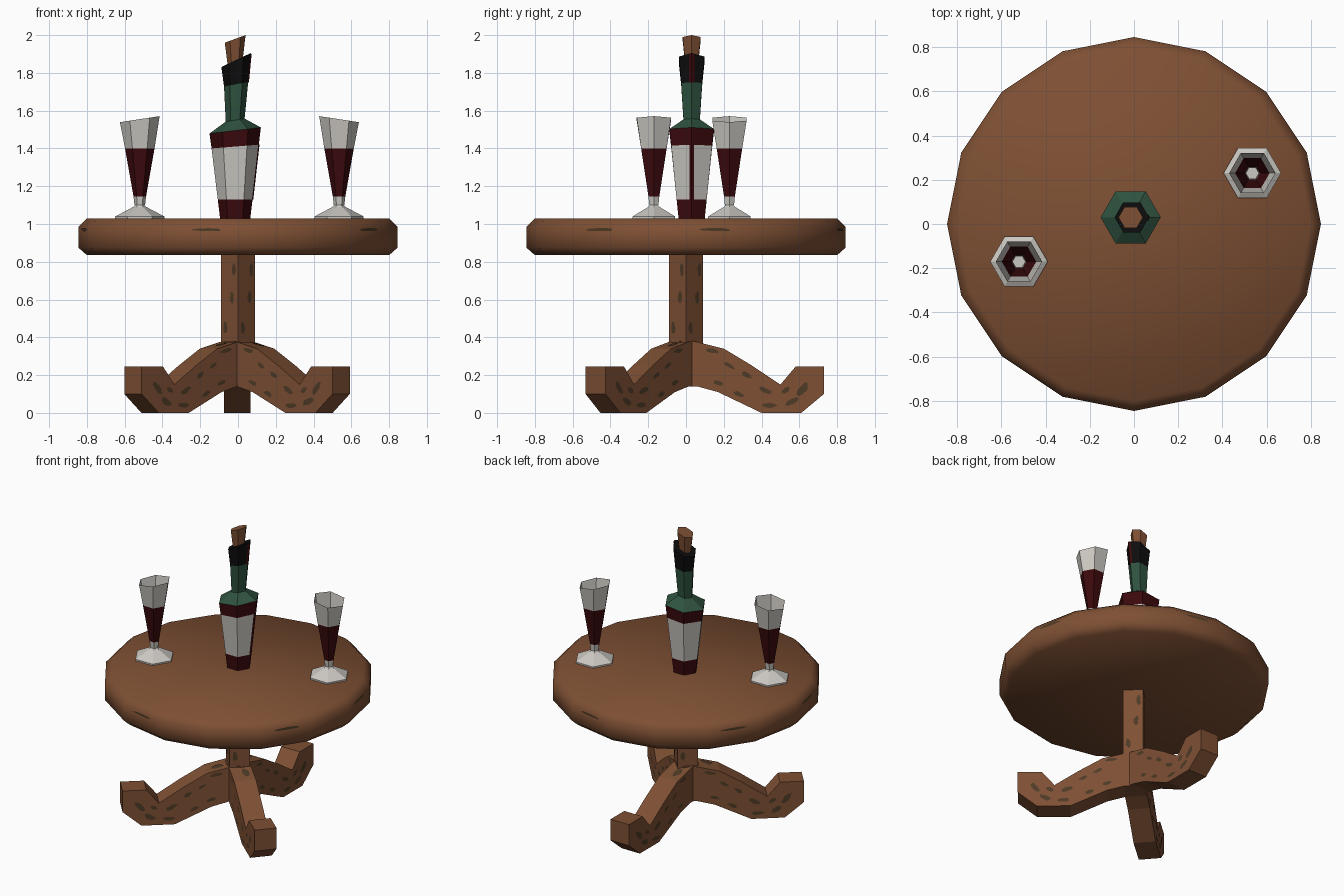
import bpy, bmesh, math, random
from mathutils import Vector, Matrix

random.seed(4)
cube = bpy.data.objects.get("Cube")
if cube:
    bpy.data.objects.remove(cube, do_unlink=True)


def material(name, rgb):
    m = bpy.data.materials.new(name)
    m.use_nodes = True
    m.diffuse_color = (*rgb, 1)
    m.node_tree.nodes["Principled BSDF"].inputs["Base Color"].default_value = (*rgb, 1)
    return m


WOOD = material("brown wood", (0.21, 0.08, 0.034))
GRAIN = material("dark grain", (0.075, 0.043, 0.019))
GLASS = material("pale glass", (0.60, 0.58, 0.54))
WINE = material("dark red wine", (0.045, 0.003, 0.004))
GREEN = material("bottle green", (0.028, 0.085, 0.05))
FOIL = material("black foil", (0.004, 0.004, 0.004))


def finish(name, bm, mats, location=(0, 0, 0), fix_normals=True):
    if fix_normals:
        bmesh.ops.recalc_face_normals(bm, faces=bm.faces)
    mesh = bpy.data.meshes.new(name)
    bm.to_mesh(mesh)
    bm.free()
    for m in mats:
        mesh.materials.append(m)
    ob = bpy.data.objects.new(name, mesh)
    ob.location = location
    bpy.context.collection.objects.link(ob)
    return ob


def loft(name, rings, mats, sides=6, location=(0, 0, 0), cap_top=True):
    """Rings are (z, radius, tilt towards +x, shift in x, material of the band above)."""
    bm = bmesh.new()
    loops = []
    for z, r, tilt, shift, _ in rings:
        loop = []
        for i in range(sides):
            a = math.tau * i / sides
            loop.append(bm.verts.new((shift + r * math.cos(a), r * math.sin(a),
                                      z + tilt * math.cos(a))))
        loops.append(loop)
    for k in range(len(loops) - 1):
        low, high = loops[k], loops[k + 1]
        for i in range(sides):
            j = (i + 1) % sides
            f = bm.faces.new((low[i], low[j], high[j], high[i]))
            f.material_index = rings[k][4]
    bm.faces.new(loops[0][::-1]).material_index = rings[0][4]
    if cap_top:
        bm.faces.new(loops[-1]).material_index = rings[-1][4]
    return finish(name, bm, mats, location)


def patch(bm, origin, u, v, length, height):
    """Irregular flat blotch in the plane of u and v."""
    u, v = Vector(u).normalized(), Vector(v).normalized()
    pts = []
    for i in range(9):
        a = math.tau * i / 9
        k = random.uniform(0.75, 1.15)
        pts.append(bm.verts.new(Vector(origin) + u * length * k * math.cos(a)
                                + v * height * k * math.sin(a)))
    bm.faces.new(pts)


# Table top with softened rim
top = loft("table_top", [(0.835, 0.80, 0, 0, 0), (0.875, 0.845, 0, 0, 0),
                         (0.985, 0.845, 0, 0, 0), (1.03, 0.80, 0, 0, 0)], [WOOD], sides=16)
bpy.ops.object.select_all(action="DESELECT")
top.select_set(True)
bpy.context.view_layer.objects.active = top
bpy.ops.object.shade_smooth_by_angle(angle=math.radians(60))

# Square post set cornerwise
loft("post", [(0.2, 0.09, 0, 0, 0), (0.84, 0.09, 0, 0, 0)], [WOOD], sides=4)

# Three curled legs
HALF = 0.07
PROFILE = [(-0.03, 0.14), (0.06, 0.14), (0.17, 0.11), (0.40, 0), (0.61, 0), (0.73, 0.10),
           (0.73, 0.245), (0.58, 0.245), (0.50, 0.15), (0.35, 0.25), (0.20, 0.34),
           (0.04, 0.38), (-0.03, 0.38)]
# Blotches: distance out, height, half length, half height, slope
BLOTCHES = [(0.14, 0.33, 0.04, 0.012, -0.2), (0.17, 0.16, 0.03, 0.012, -0.3),
            (0.23, 0.25, 0.03, 0.011, -0.6), (0.28, 0.1, 0.03, 0.013, -0.5),
            (0.32, 0.2, 0.03, 0.013, -0.6), (0.42, 0.12, 0.04, 0.015, -0.5),
            (0.44, 0.04, 0.04, 0.014, 0), (0.56, 0.06, 0.04, 0.017, 0.4),
            (0.62, 0.13, 0.045, 0.02, 1.2), (0.53, 0.12, 0.025, 0.014, 0.6)]
LEGS = {"back_leg": 90, "front_left_leg": -41, "front_right_leg": -139}
for name, angle in LEGS.items():
    turn = Matrix.Rotation(math.radians(angle), 4, "Z")
    bm = bmesh.new()
    face = bm.faces.new([bm.verts.new((r, -HALF, z)) for r, z in PROFILE])
    ext = bmesh.ops.extrude_face_region(bm, geom=[face])
    moved = [g for g in ext["geom"] if isinstance(g, bmesh.types.BMVert)]
    bmesh.ops.translate(bm, vec=(0, 2 * HALF, 0), verts=moved)
    bm.transform(turn)
    finish(name, bm, [WOOD], (-0.005, 0, 0))

    bm = bmesh.new()
    for side in (-1, 1):
        for r, z, length, height, slope in BLOTCHES:
            u = Vector((1, 0, slope))
            v = Vector((slope, 0, -1)) * side
            patch(bm, (r, side * (HALF + 0.002), z), u, v, length, height)
    patch(bm, (0.13, 0.02, 0.362), (1, 0, -0.25), (0, 1, 0), 0.04, 0.025)
    bm.transform(turn)
    finish(name + "_grain", bm, [GRAIN], (-0.005, 0, 0), False)

# Grain marks on the rim and the post
bm = bmesh.new()
for k in (0, 3, 6, 8, 11, 14):
    a = math.tau * (k + 0.5) / 16
    d = 0.845 * math.cos(math.pi / 16) + 0.002
    patch(bm, (d * math.cos(a), d * math.sin(a), 0.97),
          (-math.sin(a), math.cos(a), 0), (0, 0, 1), 0.09, 0.009)
for k in range(4):
    a = math.tau * (k + 0.5) / 4
    d = 0.09 * math.cos(math.pi / 4) + 0.002
    for z, shift in ((0.45, -0.03), (0.61, 0.02), (0.76, 0.035)):
        patch(bm, (d * math.cos(a) - shift * math.sin(a),
                   d * math.sin(a) + shift * math.cos(a), z),
              (-math.sin(a), math.cos(a), 0), (0, 0, 1), 0.016, 0.035)
finish("rim_and_post_grain", bm, [GRAIN], fix_normals=False)

# Two wine glasses, rims dipping outward
for side, x, y in (("right", -0.52, -0.17), ("left", 0.535, 0.23)):
    tilt = 0.016 if x < 0 else -0.016
    loft(side + "_glass_foot", [(1.03, 0.13, 0, 0, 0), (1.04, 0.13, 0, 0, 0),
                                (1.09, 0.035, 0, 0, 0), (1.10, 0.025, 0, 0, 0),
                                (1.145, 0.03, 0, 0, 0)], [GLASS], location=(x, y, 0))
    loft(side + "_glass_cup", [(1.10, 0.028, 0, 0, 0), (1.145, 0.033, 0, 0, 1),
                               (1.40, 0.078, 0, 0, 0), (1.555, 0.105, tilt, 0, 0)],
         [GLASS, WINE], location=(x, y, 0), cap_top=False)

# Bottle: red body, pale label, green shoulder and neck, black foil
AXIS = (-0.015, 0.03, 0)
loft("bottle", [(1.03, 0.08, 0, 0, 0), (1.13, 0.092, 0, 0, 1), (1.41, 0.125, 0.01, 0, 0),
                (1.495, 0.136, 0.016, 0, 2), (1.55, 0.05, 0.008, 0, 2),
                (1.74, 0.064, 0.012, 0.005, 3), (1.868, 0.078, 0.037, 0.005, 3)],
     [WINE, GLASS, GREEN, FOIL], location=AXIS)
loft("cork", [(1.84, 0.038, 0.012, 0, 0), (1.98, 0.055, 0.02, 0, 0)], [WOOD], location=AXIS)


def seam(name, low, high, width):
    """Thin red strip folded over the +x edge; ends are (x, z)."""
    bm = bmesh.new()
    rows = []
    for x, z in (low, high):
        rows.append([bm.verts.new((x + 0.004 - abs(t) / 2, t * 0.866, z))
                     for t in (-width, 0, width)])
    for i in (0, 1):
        bm.faces.new((rows[0][i], rows[0][i + 1], rows[1][i + 1], rows[1][i]))
    finish(name, bm, [WINE], AXIS, False)


seam("label_seam", (0.092, 1.13), (0.125, 1.42), 0.014)
seam("foil_seam", (0.069, 1.75), (0.083, 1.90), 0.016)
